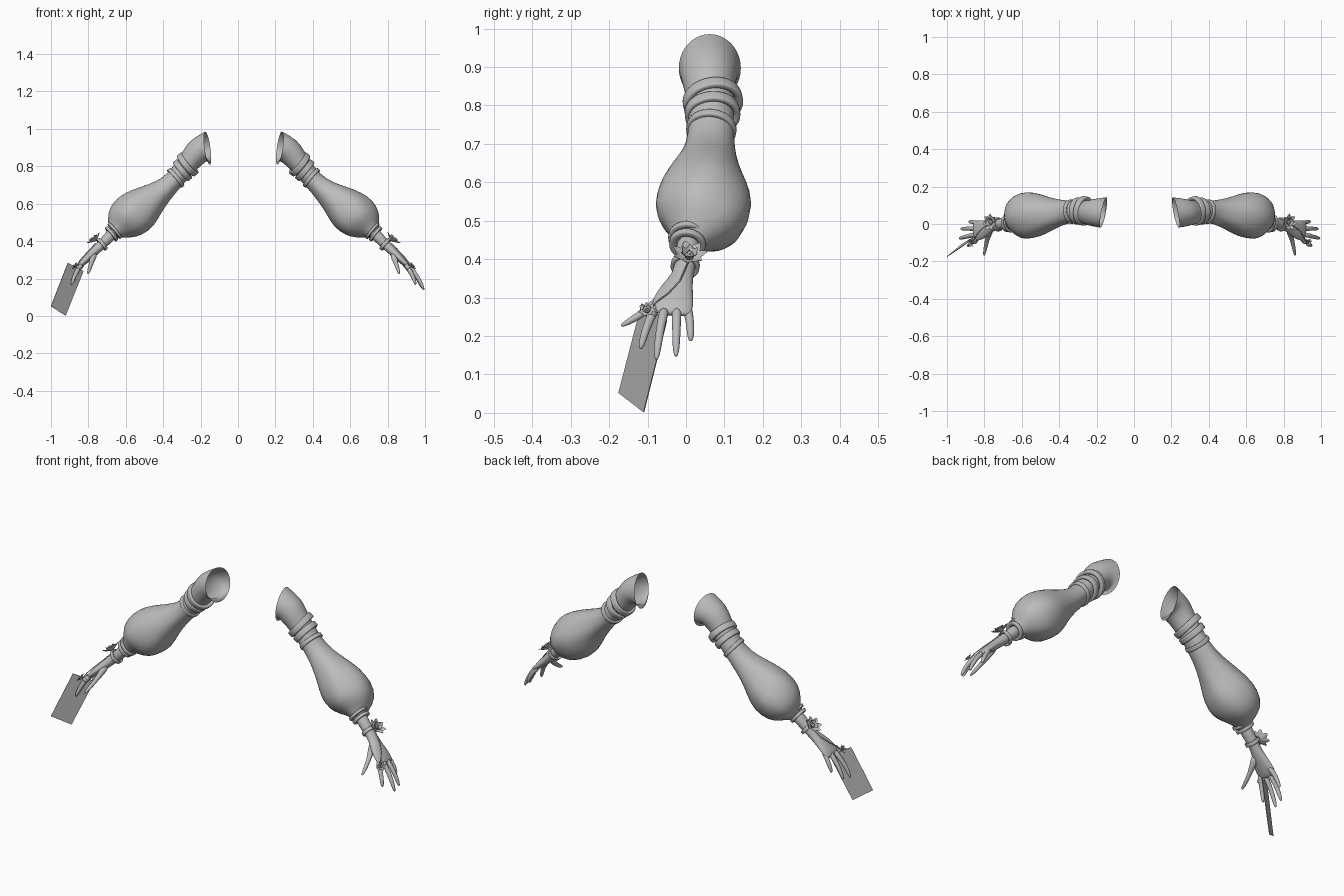
import bpy, bmesh, math
from mathutils import Vector, Matrix

cube = bpy.data.objects.get("Cube")
if cube:
    bpy.data.objects.remove(cube, do_unlink=True)

MID = 0.03            # mirror plane between the two arms
ARM = Vector((0.77, 0, -0.64))
UP = Vector((0.64, 0, 0.77))

grey = bpy.data.materials.new("plain_grey")
grey.use_nodes = True
GREY = (0.5, 0.5, 0.5, 1)
grey.diffuse_color = GREY
grey.node_tree.nodes["Principled BSDF"].inputs["Base Color"].default_value = GREY


def finish(bm, name, subdiv=1, fix=True):
    """Store the mesh as a smooth object."""
    if fix:
        bmesh.ops.recalc_face_normals(bm, faces=bm.faces)
    mesh = bpy.data.meshes.new(name)
    bm.to_mesh(mesh)
    mesh.materials.append(grey)
    for p in mesh.polygons:
        p.use_smooth = True
    obj = bpy.data.objects.new(name, mesh)
    bpy.context.collection.objects.link(obj)
    if subdiv:
        obj.modifiers.new("smooth", "SUBSURF").levels = subdiv
        obj.modifiers["smooth"].render_levels = subdiv
    return obj


def pair(bm, name, subdiv=1, fix=True):
    """Make the left part and its mirrored right twin."""
    finish(bm, "left_" + name, subdiv, fix)
    for v in bm.verts:
        v.co.x = 2 * MID - v.co.x
    bmesh.ops.reverse_faces(bm, faces=bm.faces)
    finish(bm, "right_" + name, subdiv, fix)
    bm.free()


def skin_rings(bm, rings, caps):
    """Bridge rings of points into a tube."""
    loops = [[bm.verts.new(p) for p in ring] for ring in rings]
    n = len(loops[0])
    for a, b in zip(loops, loops[1:]):
        for i in range(n):
            j = (i + 1) % n
            bm.faces.new((a[i], a[j], b[j], b[i]))
    if caps:
        bm.faces.new(loops[0][::-1])
        bm.faces.new(loops[-1])


def ring(c, u, v, n):
    angles = [2 * math.pi * i / n for i in range(n)]
    return [Vector(c) + u * math.cos(a) + v * math.sin(a) for a in angles]


def tube_rings(path, n):
    """Rings along a path of (x, y, z, half thickness, half width)."""
    pts = [Vector(p[:3]) for p in path]
    out = []
    for i, p in enumerate(path):
        t = (pts[min(i + 1, len(pts) - 1)] - pts[max(i - 1, 0)]).normalized()
        side = Vector((0, 1, 0))
        side = (side - t * side.dot(t)).normalized()
        out.append(ring(pts[i], side.cross(t) * -p[3], side * p[-1], n))
    return out


def tube(bm, path, n=10, caps=True):
    skin_rings(bm, tube_rings(path, n), caps)


# Puffed sleeve with an open, slanted shoulder end
sleeve = [(.265, .06, .89, .075, .077), (.305, .06, .845, .062, .066),
          (.335, .065, .805, .057, .06), (.403, .066, .722, .049, .059),
          (.465, .06, .668, .062, .07), (.53, .052, .62, .089, .094),
          (.585, .047, .568, .119, .12), (.645, .045, .524, .118, .127),
          (.69, .03, .488, .096, .106), (.712, .012, .458, .048, .055),
          (.73, .004, .442, .036, .038)]
rings = tube_rings(sleeve, 20)
for k in range(4, 9):                     # soft folds in the puff
    centre = Vector(sleeve[k][:3])
    for i, p in enumerate(rings[k]):
        wave = 1.02 + 0.03 * math.sin(i * 1.57 + k * 1.1)
        rings[k][i] = centre + (p - centre) * wave
rim = ring((.223, .062, .897), Vector((.012, 0, .09)), Vector((-.016, .082, 0)), 20)
bm = bmesh.new()
skin_rings(bm, [rim] + rings, False)
pair(bm, "puffed_sleeve")


# Bands and bracelets
def band(name, c, r, width, thick, lean=0.0, ry=None):
    axis = (ARM + Vector((0, lean, 0))).normalized()
    side = Vector((0, 1, 0))
    side = (side - axis * side.dot(axis)).normalized()
    up = axis.cross(side) * -1
    ry = ry or r
    profile = [(-.5, -thick), (-.5, 0), (-.3, 0), (.3, 0), (.5, 0), (.5, -thick)]
    rr = [ring(Vector(c) + axis * width * s, up * (r + d), side * (ry + d), 24)
          for s, d in profile]
    bm = bmesh.new()
    skin_rings(bm, rr + [rr[0]], False)
    bmesh.ops.remove_doubles(bm, verts=bm.verts, dist=1e-6)
    pair(bm, name)


band("upper_band_wide", (.329, .07, .81), .073, .034, .022, .15, .079)
band("upper_band_middle", (.357, .069, .779), .066, .032, .02, .05, .073)
band("upper_band_narrow", (.393, .066, .738), .062, .022, .018, -.1, .066)
band("cuff_upper", (.719, .006, .455), .053, .016, .02, -.1)
band("cuff_lower", (.736, .004, .439), .048, .018, .02, -.1)
band("bracelet", (.787, -.002, .383), .038, .02, .012, -.15)

# Forearm and palm in one tapering piece
bm = bmesh.new()
tube(bm, [(.715, .01, .457, .033, .034), (.755, .003, .415, .03, .031),
          (.79, -.003, .38, .026, .028), (.818, -.01, .353, .024, .029),
          (.848, -.022, .325, .023, .042), (.878, -.032, .297, .02, .054),
          (.905, -.037, .27, .015, .056), (.918, -.04, .255, .009, .048)], 14)
pair(bm, "forearm_and_palm")

# Fingers: base, middle and tip points
fingers = {
    "index": ((.895, -.077, .278), (.928, -.101, .226), (.95, -.118, .166)),
    "middle": ((.907, -.055, .272), (.958, -.068, .212), (.994, -.077, .138)),
    "ring": ((.905, -.024, .272), (.952, -.025, .215), (.985, -.026, .146)),
    "little": ((.886, .001, .28), (.92, .01, .238), (.942, .012, .186)),
    "thumb": ((.828, -.03, .335), (.846, -.088, .277), (.862, -.17, .226)),
}
for name, (a, b, c) in fingers.items():
    a, b, c = Vector(a), Vector(b), Vector(c)
    big = 1.35 if name == "thumb" else 1.0
    path = []
    for t, r in ((0, .0145 * big), (.25, .0125 * big), (.5, .0115),
                 (.75, .0105), (.93, .008), (1, .003)):
        # Quadratic curve passing through the middle point
        ctrl = b * 2 - (a + c) / 2
        p = a * (1 - t) ** 2 + ctrl * 2 * t * (1 - t) + c * t * t
        path.append((*p, r))
    bm = bmesh.new()
    tube(bm, path, 10)
    pair(bm, name + "_finger")


# Flowers: layers of pointed, cupped petals around a bud
def flower(name, c, normal, radius):
    normal = Vector(normal).normalized()
    place = Matrix.Translation(c) @ normal.to_track_quat("Z", "Y").to_matrix().to_4x4()
    bm = bmesh.new()
    outline = [(0, .1), (.35, .28), (.7, .3), (1, .03)]
    for count, size, tilt, turn in ((7, 1, .2, 0), (6, .75, .6, .4), (4, .5, 1.0, .2)):
        for i in range(count):
            spin = (Matrix.Rotation(2 * math.pi * i / count + turn, 4, "Z")
                    @ Matrix.Rotation(-tilt, 4, "Y"))
            rows = []
            for along, half in outline:
                row = []
                for s in (-1, 0, 1):
                    lift = .12 * abs(s) + .25 * along * along
                    co = spin @ Vector((along, s * half, lift)) * size * radius
                    row.append(bm.verts.new(place @ co))
                rows.append(row)
            for r0, r1 in zip(rows, rows[1:]):
                for k in (0, 1):
                    bm.faces.new((r0[k], r1[k], r1[k + 1], r0[k + 1]))
    bud = place @ Matrix.Translation((0, 0, radius * .25))
    bmesh.ops.create_icosphere(bm, subdivisions=2, radius=radius * .25, matrix=bud)
    pair(bm, name, 1, False)


flower("wrist_flower", (.818, .008, .4), UP + Vector((0, .05, 0)), .05)
flower("ring_flower", (.926, -.099, .262), (.75, -.2, .6), .026)

# Finger ring and the chain joining it to the wrist flower
bm = bmesh.new()
tube(bm, [(.908, -.089, .262, .0145), (.914, -.093, .252, .0145)], 14)
pair(bm, "finger_ring", 0)
bm = bmesh.new()
tube(bm, [(.82, .005, .39, .002), (.862, -.015, .345, .002),
          (.893, -.045, .312, .002), (.912, -.078, .288, .002),
          (.924, -.098, .264, .002)], 6)
pair(bm, "hand_chain", 0)

# Thin card held in the right hand
corners = [Vector(p) for p in ((-1, -.175, .052), (-.922, -.11, .002),
                               (-.826, -.05, .24), (-.91, -.115, .284))]
normal = (corners[1] - corners[0]).cross(corners[3] - corners[0]).normalized()
bm = bmesh.new()
skin_rings(bm, [[p + normal * s for p in corners] for s in (-.0015, .0015)], True)
card = finish(bm, "held_card", 0)
bm.free()
for p in card.data.polygons:
    p.use_smooth = False
